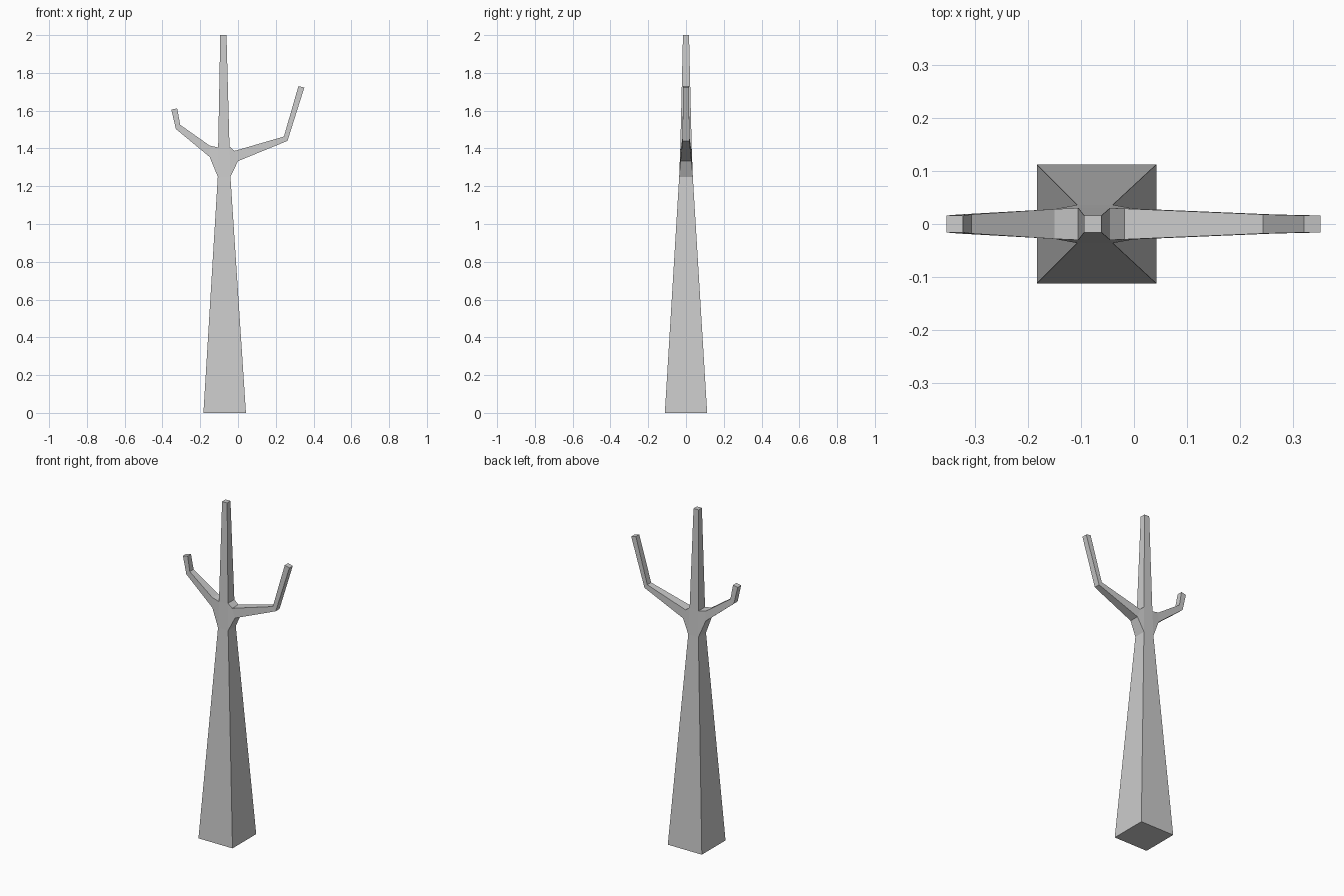
import bpy
import bmesh

cube = bpy.data.objects.get("Cube")
if cube:
    bpy.data.objects.remove(cube, do_unlink=True)

# Bark material
bark = bpy.data.materials.new("grey bark")
bark.use_nodes = True
color = (0.6, 0.6, 0.6, 1)
bark.diffuse_color = color
bark.node_tree.nodes["Principled BSDF"].inputs["Base Color"].default_value = color

bm = bmesh.new()


def ring(a, b, depth):
    """Four-cornered section between two (x, z) points, front pair then back pair."""
    return [bm.verts.new((x, y, z)) for (x, z), y in
            ((a, -depth), (b, -depth), (b, depth), (a, depth))]


def bridge(r, s, skip=()):
    for i in range(4):
        if i not in skip:
            j = (i + 1) % 4
            bm.faces.new((r[i], r[j], s[j], s[i]))


# Tapered trunk, left open at both sides of the fork (sides 1 and 3)
base = ring((-0.183, 0), (0.042, 0), 0.112)
neck = ring((-0.107, 1.25), (-0.04, 1.25), 0.036)
crotch = ring((-0.105, 1.405), (-0.045, 1.41), 0.03)
top = ring((-0.094, 2), (-0.061, 2), 0.016)
bridge(base, neck)
bridge(neck, crotch, skip=(1, 3))
bridge(crotch, top)
bm.faces.new(base)
bm.faces.new(top)


def branch(front, back, sections):
    """Grow a bent branch from the open fork side."""
    last = [neck[front], crotch[front], crotch[back], neck[back]]
    for low, high, depth in sections:
        section = ring(low, high, depth)
        bridge(last, section)
        last = section
    bm.faces.new(last)


# Long left branch and short right branch
branch(1, 2, [((0, 1.333), (-0.018, 1.387), 0.029),
              ((0.262, 1.44), (0.243, 1.463), 0.018),
              ((0.351, 1.722), (0.32, 1.73), 0.016)])
branch(0, 3, [((-0.15, 1.355), (-0.15, 1.415), 0.028),
              ((-0.329, 1.503), (-0.306, 1.525), 0.018),
              ((-0.353, 1.606), (-0.322, 1.612), 0.016)])

bmesh.ops.recalc_face_normals(bm, faces=bm.faces)
mesh = bpy.data.meshes.new("bare_tree")
bm.to_mesh(mesh)
bm.free()
mesh.materials.append(bark)
tree = bpy.data.objects.new("bare_tree", mesh)
bpy.context.collection.objects.link(tree)
